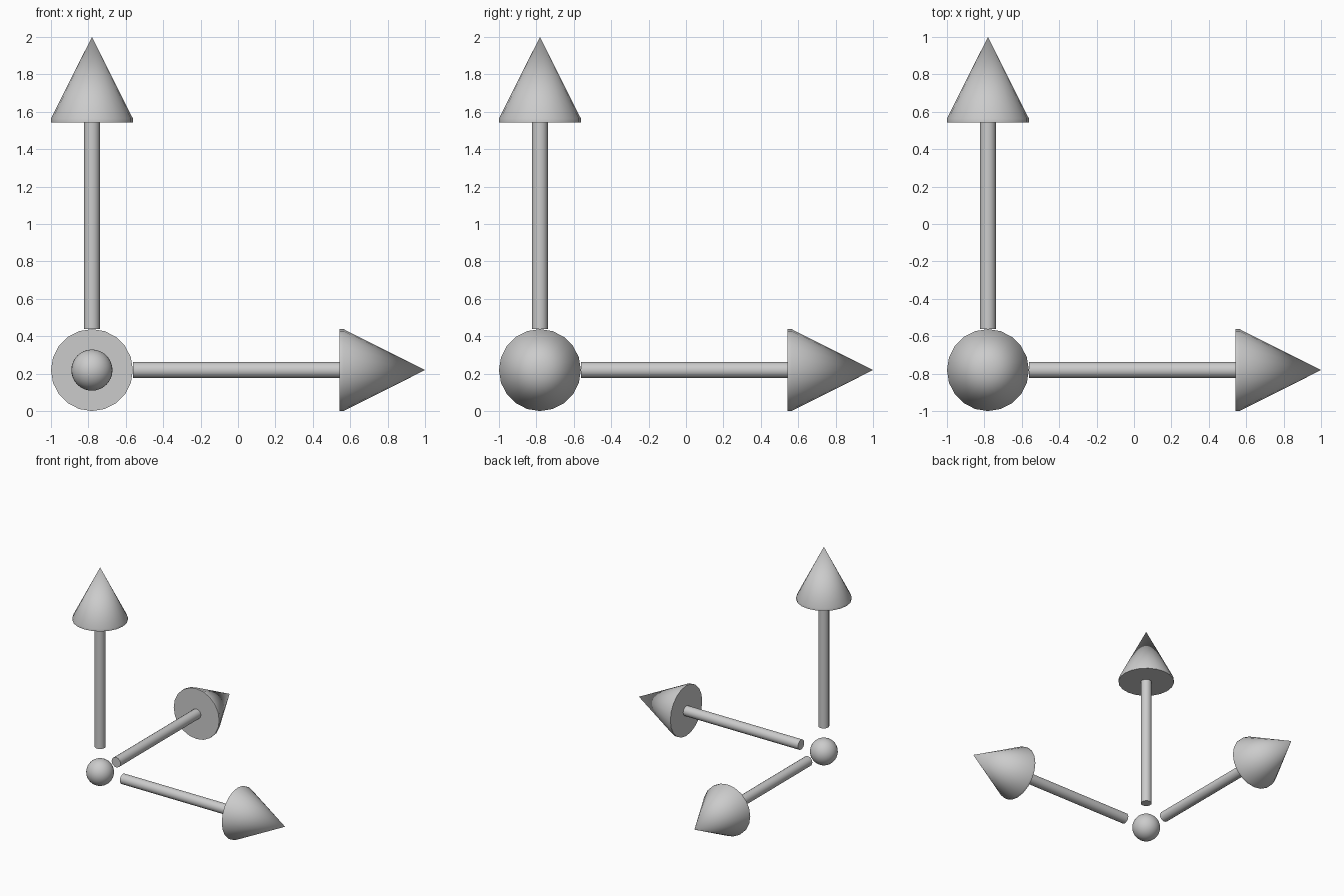
import bpy
import bmesh
from math import pi
from mathutils import Matrix, Vector

if "Cube" in bpy.data.objects:
    bpy.data.objects.remove(bpy.data.objects["Cube"])

ORIGIN = Vector((-0.781, -0.781, 0.219))
R = 0.219            # arrowhead radius
SHAFT_R = 0.043
SHAFT = (0.22, 1.325)  # start and end along the axis
RIM = 0.02           # thin straight band at the arrowhead base
TIP = 1.781


def finish(bm, name, matrix):
    bmesh.ops.recalc_face_normals(bm, faces=bm.faces)
    mesh = bpy.data.meshes.new(name)
    bm.to_mesh(mesh)
    bm.free()
    ob = bpy.data.objects.new(name, mesh)
    bpy.context.collection.objects.link(ob)
    ob.matrix_world = matrix
    bpy.ops.object.select_all(action='DESELECT')
    ob.select_set(True)
    bpy.context.view_layer.objects.active = ob
    bpy.ops.object.shade_smooth_by_angle(angle=pi / 6)
    return ob


def lathe(name, profile, sides, matrix):
    """Revolve (radius, height) points about local z."""
    bm = bmesh.new()
    verts = [bm.verts.new((r, 0, h)) for r, h in profile]
    edges = [bm.edges.new(pair) for pair in zip(verts, verts[1:])]
    bmesh.ops.spin(bm, geom=verts + edges, cent=(0, 0, 0), axis=(0, 0, 1),
                   angle=2 * pi, steps=sides, use_duplicate=False)
    bmesh.ops.remove_doubles(bm, verts=bm.verts, dist=1e-4)
    return finish(bm, name, matrix)


# Small ball at the shared origin
bm = bmesh.new()
bmesh.ops.create_uvsphere(bm, u_segments=32, v_segments=16, radius=0.11)
finish(bm, "origin_ball", Matrix.Translation(ORIGIN))

# One shaft and arrowhead per axis
turns = {
    "x": Matrix.Rotation(pi / 2, 4, 'Y'),
    "y": Matrix.Rotation(-pi / 2, 4, 'X'),
    "z": Matrix.Identity(4),
}
for axis, turn in turns.items():
    place = Matrix.Translation(ORIGIN) @ turn
    a, b = SHAFT
    lathe(axis + "_shaft", [(0, a), (SHAFT_R, a), (SHAFT_R, b), (0, b)], 16, place)
    lathe(axis + "_arrowhead", [(0, b), (R, b), (R, b + RIM), (0, TIP)], 20, place)
